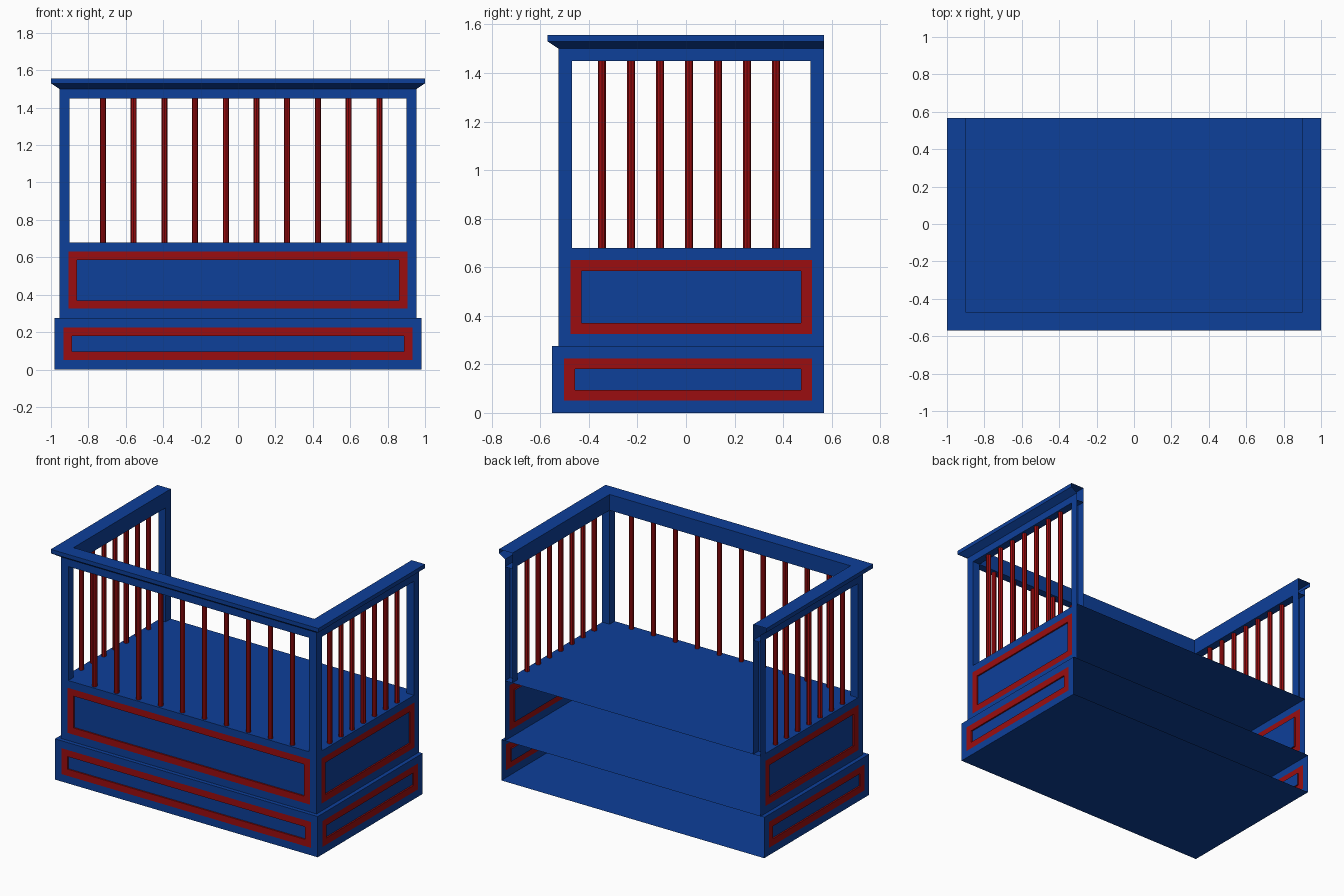
import bpy, bmesh

if "Cube" in bpy.data.objects:
    bpy.data.objects.remove(bpy.data.objects["Cube"])

X, YF, YB = 0.955, -0.525, 0.568   # outer half width, front and back planes


def material(name, rgb):
    m = bpy.data.materials.new(name)
    m.diffuse_color = (*rgb, 1)
    m.use_nodes = True
    m.node_tree.nodes["Principled BSDF"].inputs["Base Color"].default_value = m.diffuse_color
    return m


BLUE = material("blue_paint", (0.004, 0.05, 0.32))
RED = material("red_paint", (0.33, 0.004, 0.005))


def finish(name, bm, *mats):
    me = bpy.data.meshes.new(name)
    bm.to_mesh(me)
    bm.free()
    for m in mats:
        me.materials.append(m)
    ob = bpy.data.objects.new(name, me)
    bpy.context.collection.objects.link(ob)
    return ob


def u_sweep(bm, profile, closed=False):
    """Sweep (outward offset, z) points along left, front and right; the back stays open."""
    rows = [[bm.verts.new(p) for p in ((-X - o, YB, z), (-X - o, YF - o, z),
                                       (X + o, YF - o, z), (X + o, YB, z))]
            for o, z in profile]
    pairs = list(zip(rows, rows[1:])) + ([(rows[-1], rows[0])] if closed else [])
    faces = [bm.faces.new((lo[i], lo[i + 1], hi[i + 1], hi[i]))
             for lo, hi in pairs for i in range(3)]
    return rows, faces


def panelled_tier(name, offset, z0, z1):
    """Open-backed tier with a floor, a top deck and red-framed sunken panels."""
    bm = bmesh.new()
    rows, walls = u_sweep(bm, [(offset, z0), (offset, z1)])
    if z0 == 0:
        bm.faces.new(rows[0][::-1])
    bm.faces.new(rows[1])
    bm.normal_update()
    bmesh.ops.inset_individual(bm, faces=walls, thickness=0.05, use_even_offset=True)
    ring = bmesh.ops.inset_individual(bm, faces=walls, thickness=0.045, use_even_offset=True)
    for f in ring["faces"]:
        f.material_index = 1
    # sink the middle of each panel
    for w in walls:
        n = w.normal.copy()
        w.material_index = 1
        ext = bmesh.ops.extrude_discrete_faces(bm, faces=[w])["faces"][0]
        ext.material_index = 0
        bmesh.ops.translate(bm, verts=ext.verts, vec=-0.01 * n)
    return finish(name, bm, BLUE, RED)


panelled_tier("base_tier", 0.027, 0, 0.275)
panelled_tier("parapet_tier", 0, 0.275, 0.68)

# Top rail with flared cornice
bm = bmesh.new()
u_sweep(bm, [(-0.055, 1.45), (0, 1.45), (0, 1.5), (0.045, 1.53),
             (0.045, 1.557), (-0.055, 1.557), (-0.055, 1.5)], closed=True)
finish("top_rail", bm, BLUE)


def post(name, x0, x1, y0, y1, open_back):
    bm = bmesh.new()
    c = [(x0, y0), (x1, y0), (x1, y1), (x0, y1)]
    lo, hi = ([bm.verts.new((*p, z)) for p in c] for z in (0.68, 1.45))
    for i in range(4):
        if not (open_back and i == 2):
            j = (i + 1) % 4
            bm.faces.new((lo[i], lo[j], hi[j], hi[i]))
    finish(name, bm, BLUE)


# Corner posts; the back pair is open against the wall
for side, x0 in (("left", -X), ("right", X - 0.055)):
    post(side + "_front_post", x0, x0 + 0.055, YF, YF + 0.055, False)
    post(side + "_back_post", x0, x0 + 0.055, YB - 0.055, YB, True)


def baluster(name, x, y):
    bpy.ops.mesh.primitive_cylinder_add(vertices=8, radius=0.016, depth=0.77,
                                        location=(x, y, 1.065))
    ob = bpy.context.object
    ob.name = name
    ob.data.materials.append(RED)


# Balusters along the front and both sides
for i in range(10):
    baluster("front_baluster", -0.722 + i * 0.1642, YF + 0.0275)
for i in range(7):
    for s in (-1, 1):
        baluster("side_baluster", s * (X - 0.0275), -0.346 + i * 0.1195)
